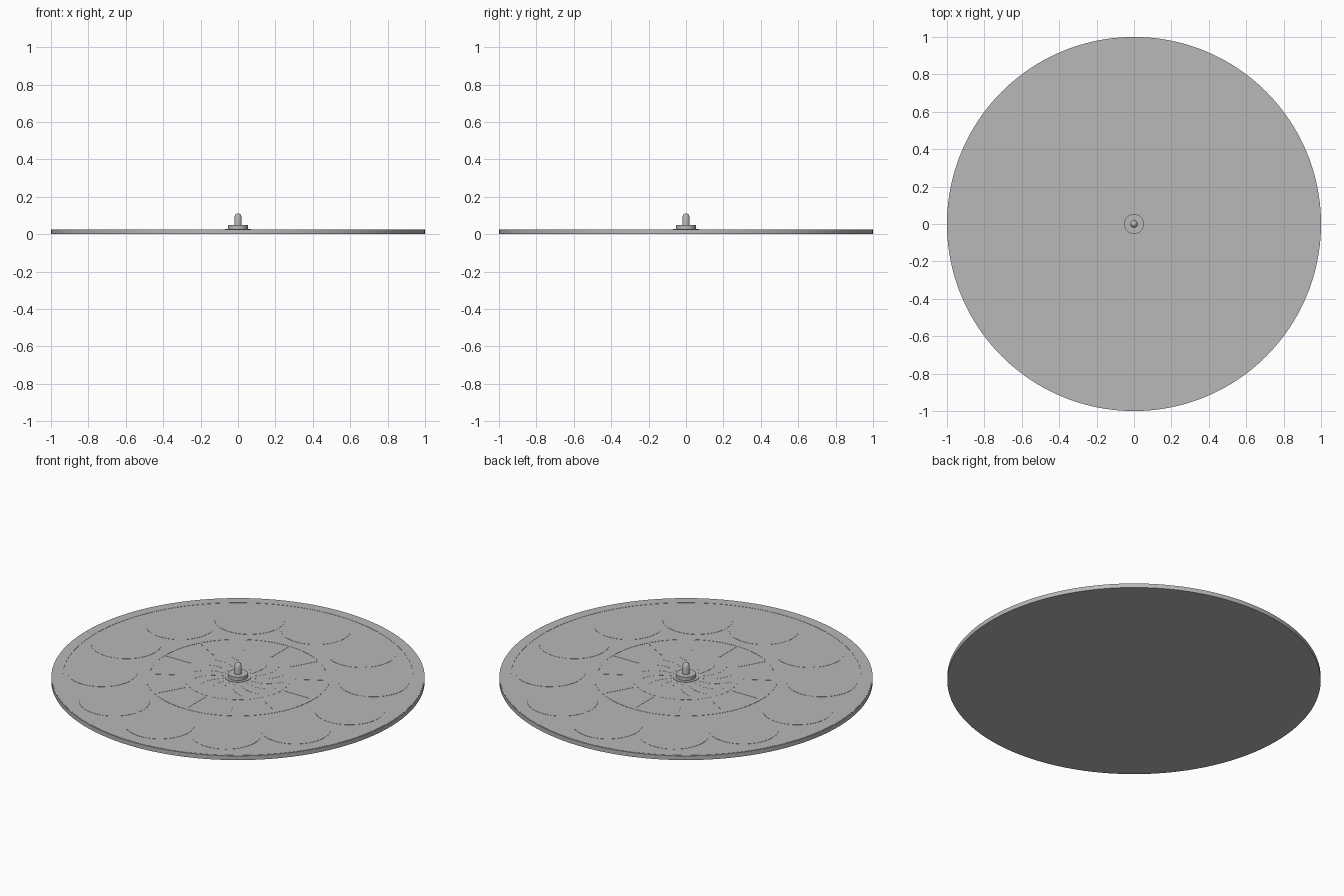
import bpy
import bmesh
import math

cube = bpy.data.objects.get("Cube")
if cube:
    bpy.data.objects.remove(cube, do_unlink=True)

grey = bpy.data.materials.new("plain_grey")
grey.use_nodes = True
colour = (0.48, 0.48, 0.48, 1)
grey.diffuse_color = colour
grey.node_tree.nodes["Principled BSDF"].inputs["Base Color"].default_value = colour

TOP = 0.025      # height of the plain disc face
RELIEF = 0.0012  # height of the shallow raised work


def finish(bm, name, location=(0, 0, 0)):
    bmesh.ops.recalc_face_normals(bm, faces=bm.faces)
    mesh = bpy.data.meshes.new(name)
    bm.to_mesh(mesh)
    bm.free()
    mesh.materials.append(grey)
    obj = bpy.data.objects.new(name, mesh)
    obj.location = location
    bpy.context.collection.objects.link(obj)
    bpy.ops.object.select_all(action="DESELECT")
    obj.select_set(True)
    bpy.context.view_layer.objects.active = obj
    bpy.ops.object.shade_smooth_by_angle(angle=math.radians(35))
    return obj


def lathe(name, profile, sides, location=(0, 0, 0), closed=False):
    """Turn a (radius, height) profile about z."""
    bm = bmesh.new()
    pts = profile + profile[:1] if closed else profile
    verts = [bm.verts.new((r, 0, z)) for r, z in pts]
    edges = [bm.edges.new(pair) for pair in zip(verts, verts[1:])]
    bmesh.ops.spin(bm, geom=verts + edges, cent=(0, 0, 0), axis=(0, 0, 1),
                   angle=math.tau, steps=sides, use_duplicate=False)
    bmesh.ops.remove_doubles(bm, verts=bm.verts, dist=0.00005)
    return finish(bm, name, location)


def disc(name, radius, low, high, sides, location=(0, 0, 0)):
    return lathe(name, [(0, low), (radius, low), (radius, high), (0, high)],
                 sides, location)


def band(name, inner, outer):
    top = TOP + RELIEF
    return lathe(name, [(inner, TOP - RELIEF), (outer, TOP - RELIEF),
                        (outer, top), (inner, top)], 128, closed=True)


def strip(name, angle, inner, outer, width, sweep=0, steps=6):
    """Thin raised bar running outward, optionally curving round the centre."""
    bm = bmesh.new()
    rows = []
    for i in range(steps + 1):
        t = i / steps
        r = inner + (outer - inner) * t
        a = angle + sweep * t * t
        half = width / 2 / r
        rows.append([bm.verts.new((r * math.cos(a + s), r * math.sin(a + s), TOP))
                     for s in (-half, half)])
    faces = [bm.faces.new((p[0], q[0], q[1], p[1])) for p, q in zip(rows, rows[1:])]
    ext = bmesh.ops.extrude_face_region(bm, geom=faces)["geom"]
    moved = [v for v in ext if isinstance(v, bmesh.types.BMVert)]
    bmesh.ops.translate(bm, verts=moved, vec=(0, 0, RELIEF))
    return finish(bm, name)


# Main disc and its concentric raised bands
disc("base_disc", 1, 0, TOP, 160)
band("outer_rim", 0.94, 0.995)
band("middle_ring", 0.475, 0.495)
disc("centre_plate", 0.29, TOP - RELIEF, TOP + RELIEF / 2, 96)

# Twelve round plates and the bars that divide the middle zone
for i in range(12):
    a = i * math.tau / 12
    disc(f"round_plate_{i + 1}", 0.189, TOP - RELIEF, TOP + RELIEF, 64,
         (0.73 * math.cos(a), 0.73 * math.sin(a), 0))
    strip(f"divider_{i + 1}", a, 0.31, 0.475, 0.008)

# Curved rays on the centre plate
for i in range(16):
    strip(f"ray_{i + 1}", i * math.tau / 16, 0.08, 0.25, 0.008, 0.35)

# Hub with a round-tipped pin
lathe("hub", [(0, TOP - RELIEF), (0.07, TOP - RELIEF), (0.07, 0.028),
              (0.053, 0.028), (0.053, 0.048), (0, 0.048)], 48)
lathe("pin", [(0, 0.046), (0.02, 0.046), (0.02, 0.088), (0.017, 0.098),
              (0.012, 0.107), (0.006, 0.11), (0, 0.111)], 32)
